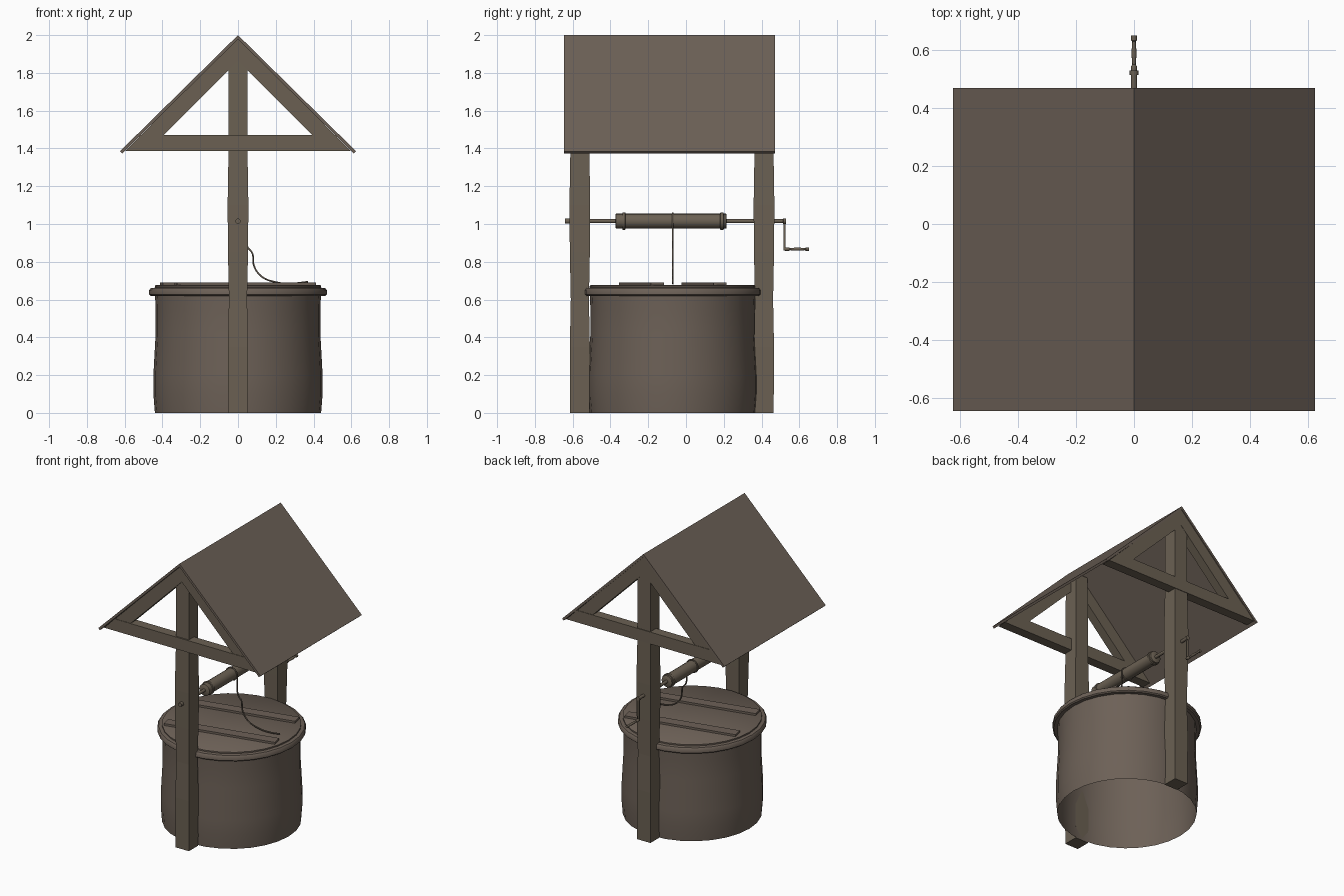
import bpy, bmesh, math
from mathutils import Matrix, Vector

if "Cube" in bpy.data.objects:
    bpy.data.objects.remove(bpy.data.objects["Cube"])

CY = -0.07          # centre of the well in y
AXLE_Z = 1.015


def material(name, rgb):
    m = bpy.data.materials.new(name)
    m.diffuse_color = (*rgb, 1)
    m.use_nodes = True
    m.node_tree.nodes["Principled BSDF"].inputs["Base Color"].default_value = m.diffuse_color
    return m


BROWN = material("brown_wood", (0.152, 0.119, 0.095))
OLIVE = material("olive_brown_timber", (0.146, 0.118, 0.086))
ROPE = material("dark_rope", (0.115, 0.092, 0.07))


def finish(name, bm, mat, smooth=False, bevel=0):
    bmesh.ops.recalc_face_normals(bm, faces=bm.faces)
    me = bpy.data.meshes.new(name)
    bm.to_mesh(me)
    bm.free()
    ob = bpy.data.objects.new(name, me)
    bpy.context.collection.objects.link(ob)
    me.materials.append(mat)
    if bevel:
        b = ob.modifiers.new("bevel", "BEVEL")
        b.width = bevel
        b.segments = 1
    if smooth:
        bpy.ops.object.select_all(action='DESELECT')
        ob.select_set(True)
        bpy.context.view_layer.objects.active = ob
        bpy.ops.object.shade_smooth_by_angle(angle=math.radians(40))
    return ob


def prism(name, pts, y0, y1, mat, bevel=0):
    """Extrude an (x, z) outline along y."""
    bm = bmesh.new()
    f = bm.faces.new([bm.verts.new((x, y0, z)) for x, z in pts])
    ext = bmesh.ops.extrude_face_region(bm, geom=[f])
    vs = [v for v in ext["geom"] if isinstance(v, bmesh.types.BMVert)]
    bmesh.ops.translate(bm, verts=vs, vec=(0, y1 - y0, 0))
    return finish(name, bm, mat, bevel=bevel)


def lathe(name, profile, n, mat, place, cap=False):
    """Turn a (radius, height) profile around z, then place it with a matrix."""
    bm = bmesh.new()
    rings = [[bm.verts.new((r * math.cos(2 * math.pi * i / n), r * math.sin(2 * math.pi * i / n), h))
              for i in range(n)] for r, h in profile]
    for a, b in zip(rings, rings[1:]):
        for i in range(n):
            j = (i + 1) % n
            bm.faces.new((a[i], a[j], b[j], b[i]))
    if cap:
        bm.faces.new(rings[0][::-1])
        bm.faces.new(rings[-1])
    bm.transform(place)
    return finish(name, bm, mat, smooth=True)


UP = Matrix.Translation((0, CY, 0))


def along_y(z):
    return Matrix.Translation((0, 0, z)) @ Matrix.Rotation(-math.pi / 2, 4, 'X')


# well wall (open below), rim and lid
lathe("well_wall", [(0.44, 0), (0.448, 0.1), (0.448, 0.2), (0.436, 0.42), (0.436, 0.55), (0.44, 0.64)],
      28, BROWN, UP)
lathe("well_rim", [(0.43, 0.62), (0.462, 0.62), (0.47, 0.627), (0.47, 0.65), (0.462, 0.66), (0.43, 0.664)],
      28, BROWN, UP)
lathe("lid", [(0.44, 0.65), (0.44, 0.672), (0.434, 0.677)], 28, BROWN, UP, cap=True)

# two battens on the lid, turned a little
for i, s in enumerate((-1, 1)):
    bm = bmesh.new()
    bmesh.ops.create_cube(bm, size=1, matrix=Matrix.Translation((0, CY, 0.682))
                          @ Matrix.Rotation(math.radians(13), 4, 'Z')
                          @ Matrix.Translation((0, s * 0.17, 0)) @ Matrix.Diagonal((0.755, 0.07, 0.018, 1)))
    finish(f"lid_batten_{i + 1}", bm, BROWN)


# posts, slightly uneven, with gable frames
def post(name, yc):
    levels = [(0, 0), (0.35, 0.002), (0.6, -0.003), (0.85, 0.002), (1.1, 0.004), (1.4, -0.001), (1.93, -0.002)]
    bm = bmesh.new()
    rings = []
    for z, d in levels:
        h = 0.051 + d
        rings.append([bm.verts.new((x * h, yc + y * h, z)) for x, y in ((-1, -1), (1, -1), (1, 1), (-1, 1))])
    for a, b in zip(rings, rings[1:]):
        for i in range(4):
            j = (i + 1) % 4
            bm.faces.new((a[i], a[j], b[j], b[i]))
    bm.faces.new(rings[0][::-1])
    bm.faces.new(rings[-1])
    finish(name, bm, OLIVE)


for side, yc, y0, y1 in (("front", -0.562, -0.622, -0.555), ("back", 0.413, 0.40, 0.467)):
    post(side + "_post", yc)
    prism(side + "_tie_beam", [(-0.595, 1.387), (0.595, 1.387), (0.515, 1.47), (-0.515, 1.47)],
          y0, y1, OLIVE)
    for tag, s in (("left", -1), ("right", 1)):
        prism(f"{side}_{tag}_rafter", [(s * x, z) for x, z in
              ((0, 1.983), (0, 1.863), (0.476, 1.387), (0.596, 1.387))], y0 + 0.003, y1 - 0.003, OLIVE)

# roof panels
for tag, s in (("left", -1), ("right", 1)):
    prism(f"{tag}_roof_panel", [(s * x, z) for x, z in
          ((0, 2.0), (0.625, 1.385), (0.613, 1.374), (0, 1.978))], -0.645, 0.47, BROWN)

# windlass: axle, drum with bands, crank
lathe("axle", [(0.011, -0.62), (0.011, 0.52)], 10, OLIVE, along_y(AXLE_Z), cap=True)
lathe("axle_end", [(0.014, -0.64), (0.014, -0.61)], 10, OLIVE, along_y(AXLE_Z), cap=True)
lathe("drum", [(0.036, -0.373), (0.04, -0.37), (0.04, -0.337), (0.046, -0.335), (0.046, -0.322),
               (0.04, -0.32), (0.04, 0.18), (0.046, 0.182), (0.046, 0.198), (0.04, 0.2),
               (0.04, 0.212), (0.036, 0.215)], 16, OLIVE, along_y(AXLE_Z), cap=True)
lathe("crank_hub", [(0.009, 0.465), (0.009, 0.513), (0.015, 0.515), (0.015, 0.53)], 10, OLIVE,
      along_y(AXLE_Z), cap=True)
prism("crank_arm", [(-0.007, 0.86), (0.007, 0.86), (0.007, 1.02), (-0.007, 1.02)], 0.517, 0.526, OLIVE)
lathe("crank_handle", [(0.007, 0.515), (0.01, 0.53), (0.01, 0.545), (0.006, 0.55), (0.009, 0.59),
                       (0.006, 0.63), (0.01, 0.634), (0.01, 0.65)], 10, OLIVE, along_y(0.867), cap=True)

# rope wrapped once over the drum, hanging down and lying on the lid
path = [(0.042 * math.cos(a), AXLE_Z + 0.042 * math.sin(a))
        for a in (math.radians(d) for d in range(330, -1, -30))]
path += [(0.043, 0.95), (0.05, 0.88), (0.076, 0.845), (0.084, 0.78), (0.125, 0.722),
         (0.2, 0.692), (0.28, 0.685), (0.37, 0.694)]
cu = bpy.data.curves.new("rope", "CURVE")
cu.dimensions = '3D'
cu.bevel_depth = 0.005
cu.bevel_resolution = 1
cu.resolution_u = 4
sp = cu.splines.new('BEZIER')
sp.bezier_points.add(len(path) - 1)
for p, (x, z) in zip(sp.bezier_points, path):
    p.co = Vector((x, CY, z))
    p.handle_left_type = p.handle_right_type = 'AUTO'
cu.use_fill_caps = True
cu.materials.append(ROPE)
bpy.context.collection.objects.link(bpy.data.objects.new("rope", cu))
